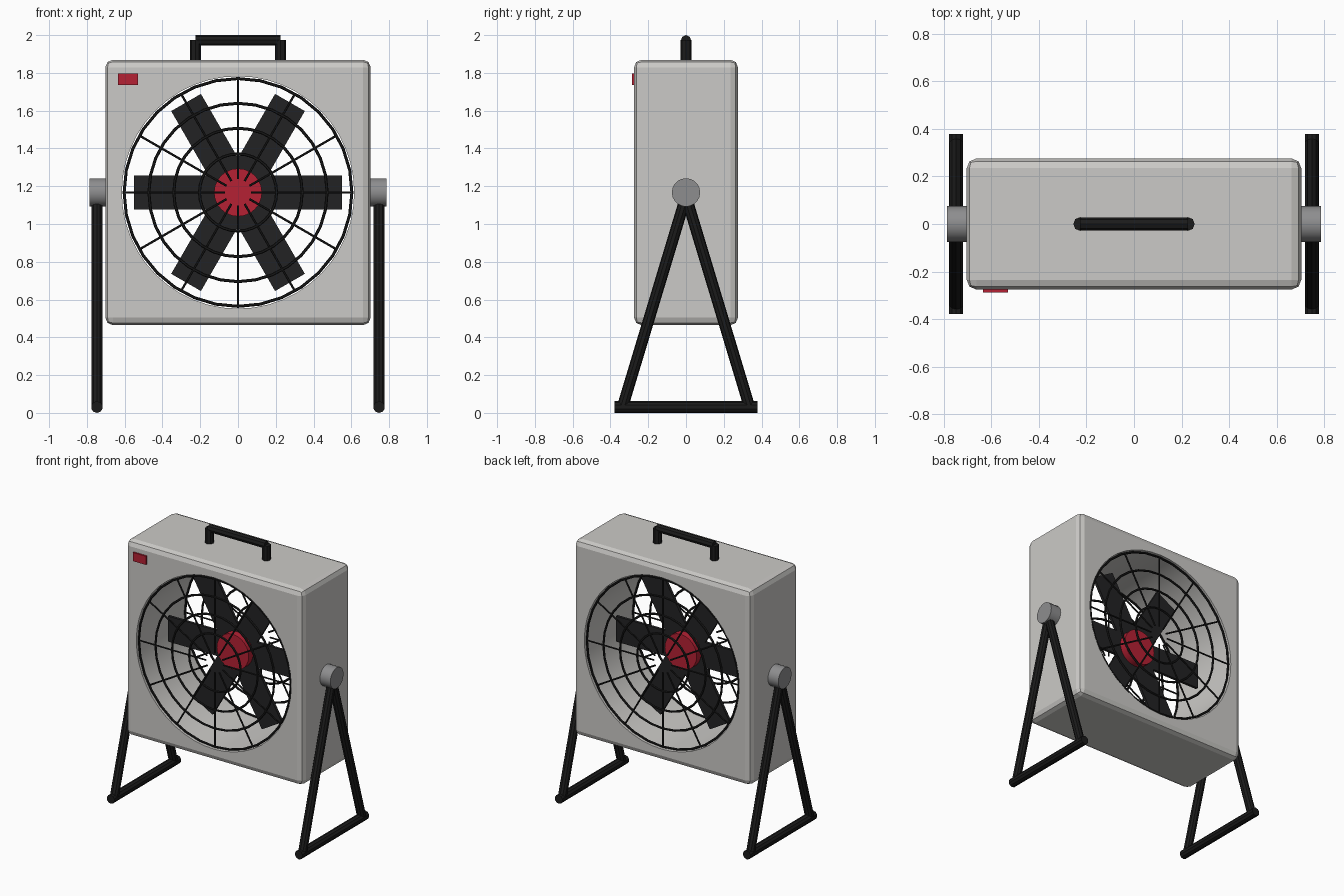
import bpy, math
from mathutils import Vector

if "Cube" in bpy.data.objects:
    bpy.data.objects.remove(bpy.data.objects["Cube"])

AXIS_Z = 1.167  # height of fan axis and stand pivots


def material(name, rgb):
    m = bpy.data.materials.new(name)
    m.diffuse_color = (*rgb, 1)
    m.use_nodes = True
    m.node_tree.nodes["Principled BSDF"].inputs["Base Color"].default_value = m.diffuse_color
    return m


SHELL = material("warm_light_grey", (0.60, 0.59, 0.57))
BLACK = material("black", (0.011, 0.011, 0.011))
BLADE = material("blade_charcoal", (0.016, 0.016, 0.017))
RED = material("red", (0.46, 0.015, 0.034))
STEEL = material("mid_grey", (0.27, 0.27, 0.275))


def finish(name, mat, smooth=True):
    o = bpy.context.object
    o.name = name
    o.data.materials.clear()
    o.data.materials.append(mat)
    if smooth:
        bpy.ops.object.shade_smooth_by_angle(angle=math.radians(30))
    return o


def rod(name, a, b, r, mat, sides=10, smooth=True):
    """Capped cylinder between two points."""
    a, b = Vector(a), Vector(b)
    d = b - a
    bpy.ops.mesh.primitive_cylinder_add(
        vertices=sides, radius=r, depth=d.length, location=(a + b) / 2,
        rotation=d.to_track_quat('Z', 'Y').to_euler())
    return finish(name, mat, smooth)


def box(name, centre, size, mat, rot=(0, 0, 0)):
    bpy.ops.mesh.primitive_cube_add(size=1, location=centre, rotation=rot)
    bpy.context.object.scale = size
    bpy.ops.object.transform_apply(location=False, rotation=False, scale=True)
    return finish(name, mat, False)


# Housing: bevelled box with a round tunnel through it
housing = box("housing", (0, 0, AXIS_Z), (1.405, 0.55, 1.405), SHELL)
bevel = housing.modifiers.new("bevel", 'BEVEL')
bevel.width = 0.04
bevel.segments = 2
cutter = rod("tunnel_cutter", (0, -0.5, AXIS_Z), (0, 0.5, AXIS_Z), 0.615, SHELL, 48, False)
cut = housing.modifiers.new("tunnel", 'BOOLEAN')
cut.object = cutter
cut.solver = 'EXACT'
bpy.context.view_layer.objects.active = housing
for m in ("bevel", "tunnel"):
    bpy.ops.object.modifier_apply(modifier=m)
bpy.data.objects.remove(cutter)
bpy.ops.object.select_all(action='DESELECT')
housing.select_set(True)
bpy.ops.object.shade_smooth_by_angle(angle=math.radians(15))

# Front and back grilles: rings and radial spokes
for side, y in (("front", -0.262), ("back", 0.262)):
    for i, r in enumerate((0.603, 0.472, 0.34, 0.204)):
        bpy.ops.mesh.primitive_torus_add(
            major_radius=r, minor_radius=0.008, major_segments=32, minor_segments=6,
            location=(0, y, AXIS_Z), rotation=(math.pi / 2, 0, 0))
        finish(f"{side}_grille_ring_{i}", BLACK)
    for i in range(12):
        c, s = math.cos(i * math.pi / 6), math.sin(i * math.pi / 6)
        rod(f"{side}_grille_spoke_{i}", (0.07 * c, y, AXIS_Z + 0.07 * s),
            (0.605 * c, y, AXIS_Z + 0.605 * s), 0.006, BLACK, 6)

# Fan hub and six flat blades
rod("hub", (0, -0.06, AXIS_Z), (0, 0.06, AXIS_Z), 0.127, RED, 24)
for i in range(6):
    a = i * math.pi / 3
    box(f"blade_{i}", (0.325 * math.cos(a), 0, AXIS_Z + 0.325 * math.sin(a)),
        (0.45, 0.02, 0.182), BLADE, (0, -a, 0))

# Badge plate on the upper left of the front
box("badge", (-0.582, -0.28, 1.767), (0.104, 0.014, 0.062), RED)

# Carry handle
for name, s in (("left", -1), ("right", 1)):
    rod(f"{name}_handle_post", (s * 0.226, 0, 1.85), (s * 0.226, 0, 1.975), 0.029, BLACK, 8)
rod("handle_bar", (-0.226, 0, 1.973), (0.226, 0, 1.973), 0.027, BLACK, 8)

# Side stands: pivot, two splayed legs and a floor bar on each side
for name, s in (("left", -1), ("right", 1)):
    x = s * 0.747
    rod(f"{name}_pivot", (s * 0.695, 0, AXIS_Z), (s * 0.785, 0, AXIS_Z), 0.075, STEEL, 20)
    rod(f"{name}_floor_bar", (x, -0.378, 0.031), (x, 0.378, 0.031), 0.031, BLACK)
    for part, t in (("front", -1), ("back", 1)):
        rod(f"{name}_{part}_leg", (x, 0, AXIS_Z - 0.02), (x, t * 0.335, 0.035), 0.03, BLACK)
